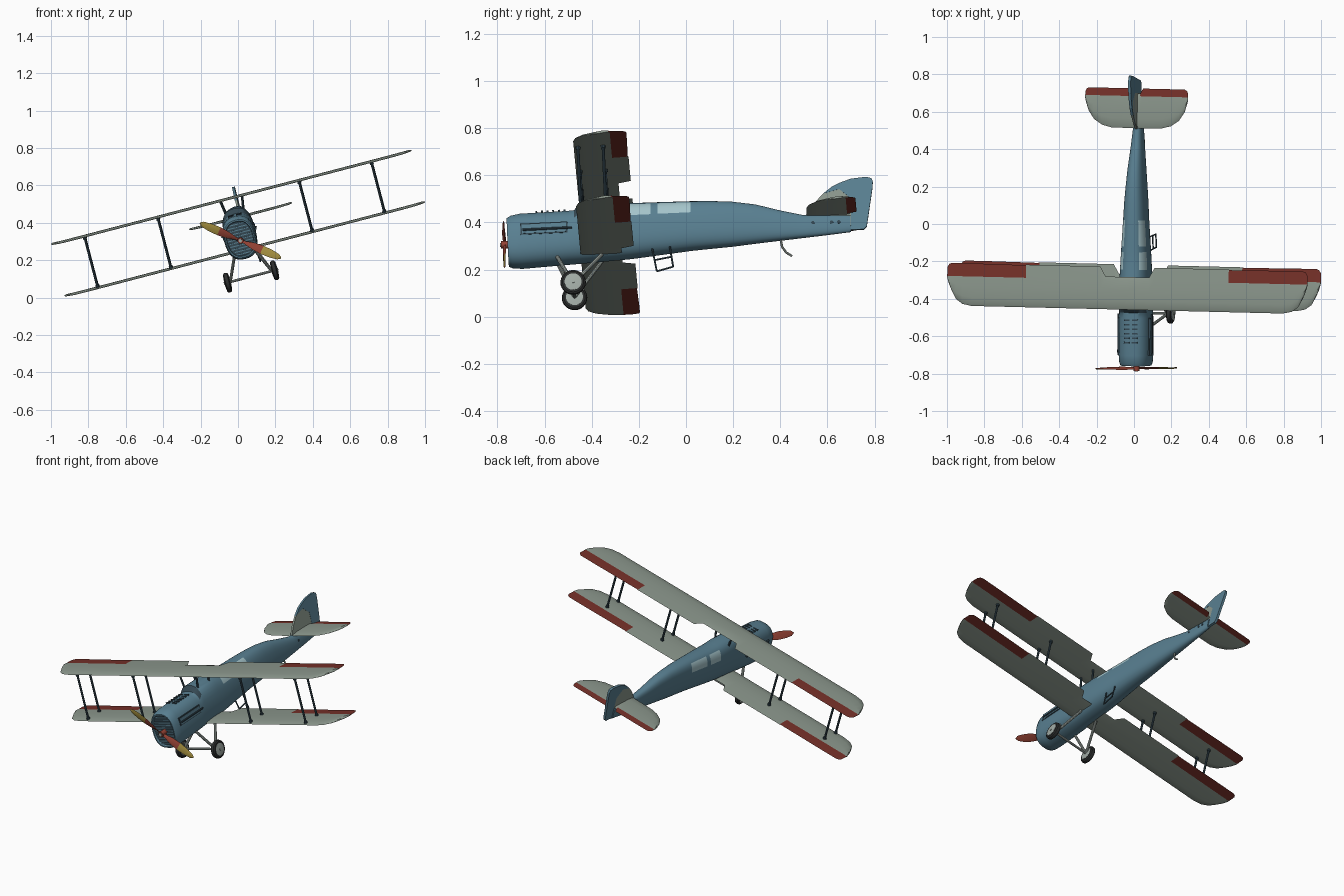
import bpy, bmesh, math
from mathutils import Matrix, Vector

cube = bpy.data.objects.get("Cube")
if cube:
    bpy.data.objects.remove(cube)

# Banked attitude of the whole aircraft
ATTITUDE = (Matrix.Translation((0.02, 0, 0.35)) @ Matrix.Rotation(math.radians(-1.4), 4, 'Z')
            @ Matrix.Rotation(math.radians(-14.6), 4, 'Y') @ Matrix.Rotation(math.radians(2.85), 4, 'X'))


def material(name, r, g, b):
    m = bpy.data.materials.new(name)
    m.use_nodes = True
    m.diffuse_color = (r, g, b, 1)
    m.node_tree.nodes["Principled BSDF"].inputs["Base Color"].default_value = (r, g, b, 1)
    return m


BLUE = material("steel blue", .10, .215, .285)
GREY = material("fabric grey", .26, .31, .265)
RED = material("dark red", .18, .03, .022)
GLASS = material("pale glass", .38, .56, .60)
DARK = material("dark teal", .035, .065, .085)
BLACK = material("tyre black", .025, .027, .027)
PALE = material("pale metal", .36, .41, .38)
PROP_RED = material("propeller red", .30, .055, .035)
YELLOW = material("propeller yellow", .38, .28, .05)


def finish(name, bm, mats, smooth=True):
    bmesh.ops.recalc_face_normals(bm, faces=bm.faces)
    mesh = bpy.data.meshes.new(name)
    bm.to_mesh(mesh)
    bm.free()
    for m in mats:
        mesh.materials.append(m)
    ob = bpy.data.objects.new(name, mesh)
    bpy.context.collection.objects.link(ob)
    ob.matrix_world = ATTITUDE
    if smooth:
        bpy.ops.object.select_all(action='DESELECT')
        ob.select_set(True)
        bpy.context.view_layer.objects.active = ob
        bpy.ops.object.shade_smooth_by_angle(angle=math.radians(35))
    return ob


def loft(rings):
    bm = bmesh.new()
    loops = [[bm.verts.new(p) for p in ring] for ring in rings]
    n = len(loops[0])
    grid = {}
    for i in range(len(loops) - 1):
        for j in range(n):
            k = (j + 1) % n
            grid[i, j] = bm.faces.new((loops[i][j], loops[i][k], loops[i + 1][k], loops[i + 1][j]))
    caps = [bm.faces.new(loops[0]), bm.faces.new(loops[-1])]
    return bm, grid, caps


def add_tube(bm, a, b, radius, sides=10):
    a, b = Vector(a), Vector(b)
    turn = (b - a).to_track_quat('Z', 'Y').to_matrix().to_4x4()
    bmesh.ops.create_cone(bm, cap_ends=True, segments=sides, radius1=radius, radius2=radius,
                          depth=(b - a).length, matrix=Matrix.Translation((a + b) / 2) @ turn)


def rods(name, pairs, radius, mat, sides=10):
    bm = bmesh.new()
    for a, b in pairs:
        add_tube(bm, a, b, radius, sides)
    return finish(name, bm, [mat])


def boxes(name, items, mat):
    bm = bmesh.new()
    for centre, size in items:
        bmesh.ops.create_cube(bm, size=1, matrix=Matrix.Translation(centre) @ Matrix.Diagonal((*size, 1)))
    return finish(name, bm, [mat], False)


def plate(name, outline, half, mat):
    rings = [[(x, y, z) for y, z in outline] for x in (-half, half)]
    return finish(name, loft(rings)[0], [mat], False)


# Aerofoil surface from half-span stations (x, leading edge, trailing edge)
def wing(name, half, z, thick, hinge, inner):
    full = [(-x, a, b) for x, a, b in reversed(half[1:])] + half
    upper, lower = (0, .55, 1, .9, .6), (-.3, -.35, -.35, -.25)
    cuts = (0, .07, .3, .65, 1)
    rings = []
    for x, lead, trail in full:
        ys = [lead + (hinge - lead) * c for c in cuts]
        t = thick * (.4 if abs(x) == half[-1][0] else 1)
        ring = [(x, y, z + t * u) for y, u in zip(ys, upper)] + [(x, trail, z)]
        ring += [(x, y, z + t * u) for y, u in zip(reversed(ys[1:]), reversed(lower))]
        rings.append(ring)
    bm, grid, caps = loft(rings)
    for f in bm.faces:
        c = f.calc_center_median()
        f.material_index = int(c.y > hinge and abs(c.x) > inner)
    return finish(name, bm, [GREY, RED])


# Biplane wings with rounded tips, trailing notch and ailerons
LE, TE = -.45, -.222
WING = [(0, LE, -.275), (.12, LE, -.275), (.15, LE, TE), (.56, LE, TE), (.57, LE, TE - .003),
        (.86, LE, TE), (.91, -.44, TE), (.945, -.415, TE), (.97, -.37, TE), (.985, -.335, -.228), (.995, -.30, -.245)]
wing("upper_wing", WING, .206, .009, -.292, .56)
wing("lower_wing", WING, -.079, .009, -.292, .56)

# Tailplane with elevators
TAIL = [(0, .515, .70), (.02, .515, .70), (.035, .515, .728), (.14, .517, .728), (.19, .53, .728),
        (.235, .56, .728), (.265, .605, .728), (.278, .645, .72), (.284, .67, .705)]
wing("tailplane", TAIL, .054, .008, .687, .02)

# Fuselage sections: y, half width, bottom, top
SECTIONS = [(-.742, .070, -.090, .092), (-.757, .072, -.093, .096), (-.757, .078, -.101, .104),
            (-.74, .084, -.109, .114), (-.70, .087, -.113, .121), (-.50, .086, -.105, .123),
            (-.47, .085, -.104, .125), (-.445, .084, -.103, .152), (-.30, .081, -.097, .152),
            (-.24, .079, -.094, .145), (-.145, .074, -.086, .143), (-.115, .072, -.083, .143),
            (.025, .063, -.071, .141), (.12, .058, -.066, .137), (.20, .052, -.062, .131),
            (.30, .044, -.054, .114), (.40, .035, -.047, .084), (.50, .027, -.040, .058),
            (.60, .020, -.033, .053), (.70, .012, -.025, .048)]
N = 36


def power(v):
    return math.copysign(abs(v) ** .8, v)


rings = []
for y, w, bottom, top in SECTIONS:
    mid, h = (bottom + top) / 2, (top - bottom) / 2
    angles = [math.tau * j / N for j in range(N)]
    rings.append([(w * power(math.sin(a)), y, mid + h * power(math.cos(a))) for a in angles])
bm, grid, caps = loft(rings)
caps[0].material_index = 2
for (i, j), f in grid.items():
    side = min(j, N - 1 - j)
    if i in (9, 11) and 3 <= side <= 6:
        f.material_index = 1
    if i == 6 and side <= 5:
        f.material_index = 2
finish("fuselage", bm, [BLUE, GLASS, DARK])

# Cabin window bars and hatch seam
boxes("radiator_slats", [((0, -.745, z), (2 * .069 * math.sqrt(1 - (z / .1) ** 2), .006, .005))
                         for z in [k * .016 for k in range(-5, 6)]], BLUE)

# Engine cowl details
boxes("cowl_louvres", [((s * .022, -.63 + k * .024, .121), (.03, .008, .007))
                       for s in (-1, 1) for k in range(6)], DARK)
boxes("side_panel_frame", [((s * .085, -.60, .034), (.008, .2, .048)) for s in (-1, 1)], DARK)
boxes("side_panel", [((s * .087, -.60, .034), (.007, .188, .038)) for s in (-1, 1)], BLUE)
rods("exhaust_pipes", [((s * .092, -.69, .03), (s * .092, -.48, .03)) for s in (-1, 1)], .005, DARK)

# Fin and rudder
plate("fin", [(.503, .045), (.545, .103), (.588, .147), (.658, .164), (.706, .12), (.70, -.014), (.60, -.02)],
      .006, GREY)
plate("rudder", [(.588, .147), (.63, .178), (.67, .195), (.71, .207), (.775, .212), (.797, .205), (.802, .19),
                 (.798, .157), (.768, -.003), (.755, -.017), (.70, -.016), (.706, .12), (.658, .164)], .007, BLUE)
rods("tail_holes", [((-w, y, .018), (w, y, .018)) for y, w in ((.54, .026), (.62, .021), (.65, .019))], .007, DARK)

# Interplane and cabane struts
STRUT_X, STRUT_Y = (-.81, -.405, .375, .775), (-.432, -.325)
rods("interplane_struts", [((x, y, -.078), (x, y, .206)) for x in STRUT_X for y in STRUT_Y], .0065, DARK)
rods("strut_feet", [((x, y, z), (x, y, z + .012)) for x in STRUT_X for y in STRUT_Y for z in (-.074, .192)],
     .010, DARK)
rods("cabane_struts", [((s * .045, y, .11), (s * .06, y, .206)) for s in (-1, 1) for y in STRUT_Y], .006, DARK)

# Landing gear
AXLE_Y, AXLE_Z = -.486, -.221
legs = [((s * .055, y, -.085), (s * .115, AXLE_Y, AXLE_Z)) for s in (-1, 1) for y in (-.55, -.36)]
rods("gear_legs", legs, .008, PALE)
rods("axle", [((-.15, AXLE_Y, AXLE_Z), (.15, AXLE_Y, AXLE_Z))], .007, PALE)
for side, s in (("right", -1), ("left", 1)):
    profile = [(-.014, .036), (-.014, .045), (-.009, .052), (0, .054), (.009, .052), (.014, .045), (.014, .036)]
    tyre = [[(s * .13 + x, AXLE_Y + r * math.cos(a), AXLE_Z + r * math.sin(a))
             for a in [math.tau * k / 32 for k in range(32)]] for x, r in profile]
    finish(side + "_tyre", loft(tyre)[0], [BLACK])
    hub = [[(s * .13 + x, AXLE_Y + r * math.cos(a), AXLE_Z + r * math.sin(a))
            for a in [math.tau * k / 32 for k in range(32)]]
           for x, r in ((-.018, .008), (-.015, .036), (.015, .036), (.018, .008))]
    finish(side + "_wheel_hub", loft(hub)[0], [PALE])

# Boarding ladder and tail skid
A, B, C, D = (.05, -.145, -.07), (.06, -.13, -.172), (.06, -.06, -.155), (.05, -.07, -.065)
middle = [tuple((p + q) / 2 for p, q in zip(*pair)) for pair in ((A, B), (D, C))]
rods("boarding_ladder", [(A, B), (B, C), (C, D), middle], .004, DARK, 8)
SKID = [(0, .40, -.04), (0, .405, -.075), (0, .42, -.10), (0, .445, -.118)]
rods("tail_skid", list(zip(SKID, SKID[1:])), .005, PALE, 8)

# Two-blade propeller, twisted, with front tips painted
HUB = Vector((0, -.772, -.008))
tilt = Matrix.Rotation(math.radians(38), 4, 'Y')
for side, s in (("first", 1), ("second", -1)):
    rings = []
    for r, w, twist in ((.0, .010, 50), (.03, .012, 45), (.07, .021, 32), (.125, .025, 22),
                        (.18, .022, 16), (.22, .015, 12), (.236, .004, 10)):
        t = math.radians(twist)
        ring = []
        for u, d in ((-1, 0), (0, -.005), (1, 0), (0, .003)):
            z = u * w * math.cos(t)
            ring.append(HUB + tilt @ Vector((s * r, d + s * u * w * math.sin(t) * .7, z)))
        rings.append(ring)
    bm, grid, caps = loft(rings)
    for (i, j), f in grid.items():
        f.material_index = int(i >= 3 and j < 2)
    finish(side + "_propeller_blade", bm, [PROP_RED, YELLOW])
rods("propeller_shaft", [(HUB + Vector((0, -.014, 0)), HUB + Vector((0, .035, 0)))], .016, PROP_RED, 20)
rods("propeller_cap", [(HUB + Vector((0, -.018, 0)), HUB)], .009, PALE, 16)
